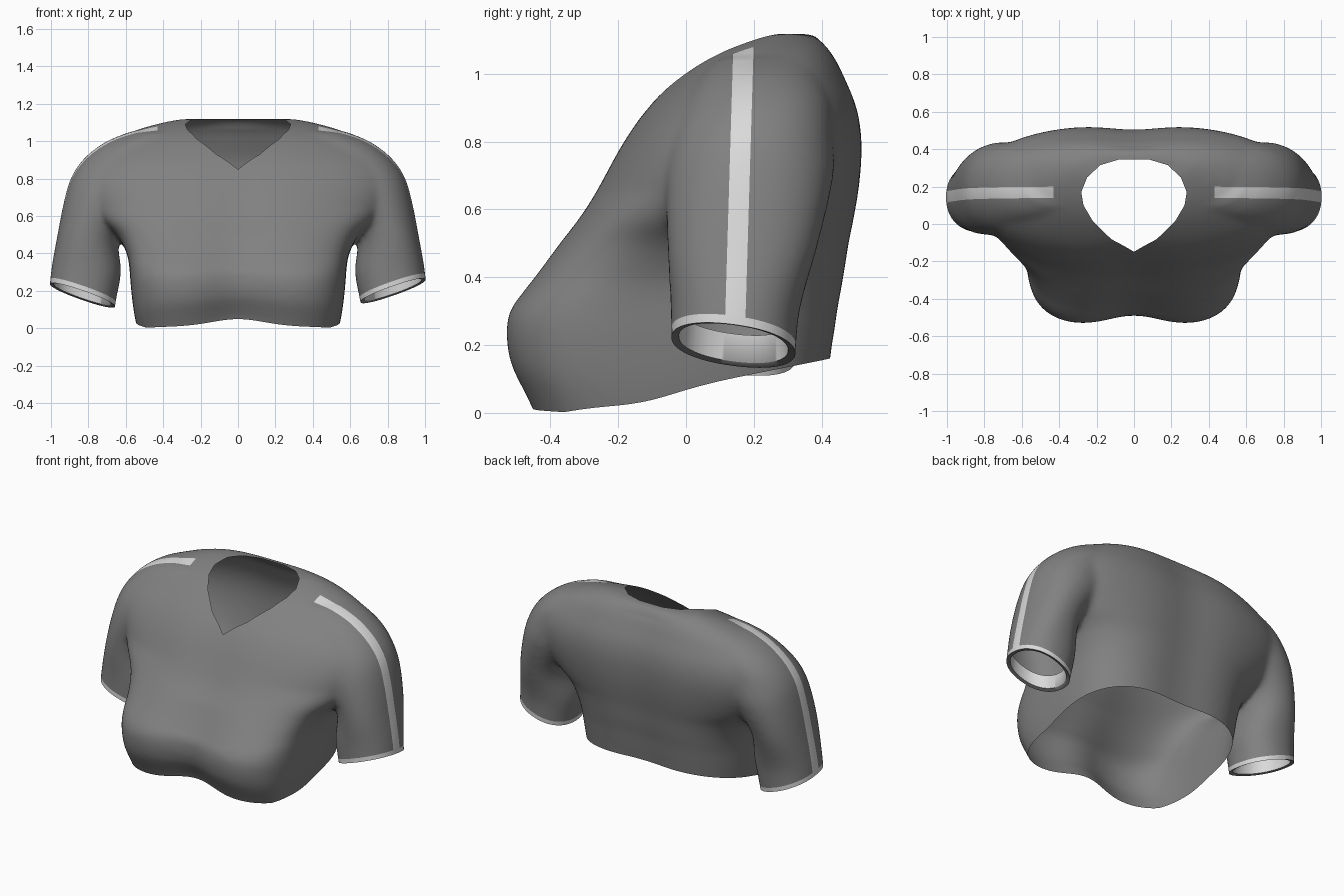
import bpy, bmesh, math
from mathutils import Vector

cube = bpy.data.objects.get("Cube")
if cube:
    bpy.data.objects.remove(cube, do_unlink=True)


def material(name, value):
    m = bpy.data.materials.new(name)
    m.use_nodes = True
    col = (value, value, value, 1)
    m.diffuse_color = col
    m.node_tree.nodes["Principled BSDF"].inputs["Base Color"].default_value = col
    return m


GREY, LIGHT = range(2)
mats = [material("grey fabric", 0.22), material("light trim", 0.7)]


def clamp(t):
    return max(0, min(1, t))


def refine(rings, steps=4):
    """Smooth curve through the rings, so the loft has no bands."""
    pts = [Vector(r) for r in rings]
    out = []
    for i in range(len(pts) - 1):
        a, b = pts[i], pts[i + 1]
        ta = (b - pts[max(i - 1, 0)]) / (b[0] - pts[max(i - 1, 0)][0])
        nxt = pts[min(i + 2, len(pts) - 1)]
        tb = (nxt - a) / (nxt[0] - a[0])
        h = b[0] - a[0]
        for k in range(steps):
            t = k / steps
            out.append(a * (2 * t**3 - 3 * t**2 + 1) + b * (3 * t**2 - 2 * t**3)
                       + ta * h * (t**3 - 2 * t**2 + t) + tb * h * (t**3 - t**2))
    return out + [pts[-1]]


def loft(bm, rings, power, sign=1, n=64):
    """Closed stack of rounded sections given as (z, x_min, x_max, y_front, y_back)."""
    loops = []
    for z, x0, x1, y0, y1 in refine(rings):
        loop = []
        for i in range(n):
            a = 2 * math.pi * i / n
            c, s = math.cos(a), math.sin(a)
            e = 2 / power(z, s)
            x = (x0 + x1) / 2 + math.copysign(abs(c) ** e, c) * (x1 - x0) / 2
            y = (y0 + y1) / 2 + math.copysign(abs(s) ** e, s) * (y1 - y0) / 2
            loop.append(bm.verts.new((sign * x, y, z)))
        loops.append(loop)
    for a, b in zip(loops, loops[1:]):
        for i in range(n):
            j = (i + 1) % n
            bm.faces.new((a[i], a[j], b[j], b[i]))
    bm.faces.new(loops[0])
    bm.faces.new(loops[-1])


def torso_power(z, s):
    """Squarer chest corners low in front, fuller back higher up."""
    low = clamp((.65 - z) / .3)
    return 2.2 + 1.6 * low if s < 0 else 2.5 + .5 * low


# Torso and sleeve volumes: half width, front, back by height
torso = [(-0.12, .50, -.42, .41), (0.02, .54, -.49, .425), (0.12, .56, -.535, .435),
         (0.25, .575, -.545, .455), (0.32, .58, -.52, .465), (0.4, .595, -.46, .48),
         (0.5, .65, -.385, .495), (0.58, .74, -.325, .51), (0.68, .825, -.265, .525),
         (0.8, .855, -.195, .53), (0.9, .81, -.12, .515), (1.0, .68, -.01, .475),
         (1.06, .54, .08, .445), (1.095, .42, .16, .41), (1.118, .31, .24, .37)]
sleeve = [(0.0, .675, 1.02, -.05, .31), (0.15, .652, 1.012, -.045, .322), (0.3, .625, 1.0, -.045, .335),
          (0.5, .635, .965, -.055, .39), (0.7, .5, .925, -.06, .435), (0.82, .4, .885, -.04, .435),
          (0.92, .3, .81, 0, .43), (1.0, .25, .70, .05, .40), (1.05, .2, .58, .1, .38)]
bm = bmesh.new()
loft(bm, [(z, -w, w, f, b) for z, w, f, b in torso], torso_power)
for side in (1, -1):
    loft(bm, sleeve, lambda z, s: 2.2, side)
bmesh.ops.recalc_face_normals(bm, faces=bm.faces)
mesh = bpy.data.meshes.new("shirt")
bm.to_mesh(mesh)
bm.free()
shirt = bpy.data.objects.new("shirt", mesh)
bpy.context.collection.objects.link(shirt)

# Fuse the volumes into one soft skin
remesh = shirt.modifiers.new("fuse", 'REMESH')
remesh.mode = 'VOXEL'
remesh.voxel_size = 0.016
soften = shirt.modifiers.new("soften", 'SMOOTH')
soften.factor = 0.5
soften.iterations = 14
deps = bpy.context.evaluated_depsgraph_get()
fused = bpy.data.meshes.new_from_object(shirt.evaluated_get(deps))
shirt.modifiers.clear()
shirt.data = fused
fused.name = "shirt"
fused.materials.clear()
for m in mats:
    fused.materials.append(m)

bm = bmesh.new()
bm.from_mesh(fused)


def cut(point, normal, keep):
    """Slice the faces chosen by keep along a plane."""
    faces = [f for f in bm.faces if keep(f.calc_center_median())]
    geom = set(faces)
    for f in faces:
        geom.update(f.edges)
        geom.update(f.verts)
    bmesh.ops.bisect_plane(bm, geom=list(geom), dist=1e-5, plane_co=point, plane_no=normal)


def drop(test):
    bmesh.ops.delete(bm, geom=[f for f in bm.faces if test(f.calc_center_median())], context='FACES')


def is_sleeve(c):
    return abs(c.x) > 0.603 and c.z < 0.33


# Hem opening
hem_point, hem_normal = Vector((0, -.45, -.015)), Vector((0, .2, -1)).normalized()
cut(hem_point, hem_normal, lambda c: not is_sleeve(c))
drop(lambda c: not is_sleeve(c) and (c - hem_point).dot(hem_normal) > 0)

# Sleeve openings and cuff lines
CUFF = .025
cuffs = []
for side, height in ((1, .2), (-1, .175)):
    p, n = Vector((side * .83, .14, height)), Vector((side * .35, -.14, -1)).normalized()
    on_side = lambda c: is_sleeve(c) and c.x * side > 0
    cut(p, n, on_side)
    drop(lambda c: on_side(c) and (c - p).dot(n) > 0)
    cut(p - n * CUFF, n, on_side)
    cuffs.append((side, p, n))

# Neckline: vertical cuts along a pointed oval
half = [(0, -.162), (.12, -.085), (.22, .015), (.27, .1), (.282, .17), (.25, .25), (.18, .315), (.08, .345)]
oval = [Vector((x, y, 0)) for x, y in half] + [Vector((-x, y, 0)) for x, y in half[:0:-1]]
edges = []
for a, b in zip(oval, oval[1:] + oval[:1]):
    d = b - a
    edges.append((a, Vector((d.y, -d.x, 0)).normalized()))
for a, n in edges:
    cut(a, n, lambda c: c.z > .75 and abs(c.x) < .34 and -.25 < c.y < .42)
drop(lambda c: c.z > .75 and all((Vector((c.x, c.y, 0)) - a).dot(n) < 0 for a, n in edges))

# Shoulder stripe edges
stripe_normal = Vector((0, 1, -.03)).normalized()
stripe_low, stripe_high = Vector((0, .107, 0)), Vector((0, .167, 0))
for p in (stripe_low, stripe_high):
    cut(p, stripe_normal, lambda c: abs(c.x) > .4)
for side in (1, -1):
    cut(Vector((side * .43, 0, 0)), Vector((1, 0, 0)), lambda c: c.z > .8 and c.y > 0)

# Colour stripe and cuffs
bm.normal_update()
for f in bm.faces:
    c = f.calc_center_median()
    f.material_index = GREY
    f.smooth = True
    side = 1 if c.x > 0 else -1
    within = (c - stripe_low).dot(stripe_normal) > 0 > (c - stripe_high).dot(stripe_normal)
    outward = f.normal.x * side > .1 or f.normal.z > .3
    if within and outward and abs(c.x) > .43 and (c.z > .6 or abs(c.x) > .8):
        f.material_index = LIGHT
    for s, p, n in cuffs:
        if s == side and is_sleeve(c) and (c - p).dot(n) > -CUFF:
            f.material_index = LIGHT

# Folded sleeve rims and pale lining
for side, p, n in cuffs:
    loop = [e for e in bm.edges if e.is_boundary
            and all(abs((v.co - p).dot(n)) < .002 and is_sleeve(v.co) and v.co.x * side > 0 for v in e.verts)]
    for scale, lift, index in ((.88, .006, GREY), (.97, .08, LIGHT)):
        old = set(bm.faces)
        out = bmesh.ops.extrude_edge_only(bm, edges=loop)["geom"]
        verts = [g for g in out if isinstance(g, bmesh.types.BMVert)]
        mid = sum((v.co for v in verts), Vector()) / max(1, len(verts))
        for v in verts:
            v.co = mid + (v.co - mid) * scale + Vector((0, 0, lift))
        for f in set(bm.faces) - old:
            f.material_index = index
            f.smooth = True
        loop = [g for g in out if isinstance(g, bmesh.types.BMEdge) and g.is_boundary]

# Dip between the chest swells, curved hem and hollow of the back
for v in bm.verts:
    x, y, z = v.co
    centre = math.exp(-(x / .2) ** 2)
    low = clamp(1 - z / .35)
    if abs(x) < .6 and y < .2:
        w = centre * clamp(-y / .3)
        v.co.y += .03 * w * clamp((.5 - z) / .25) + .025 * w * clamp((1 - z) / .1)
        v.co.z += .04 * w * low + .25 * low * max(0, -.36 - y)
        v.co.z -= .02 * low * math.exp(-((y + .12) / .14) ** 2)
    elif y > .38:
        v.co.y -= .025 * centre * clamp((y - .38) / .06)

bm.to_mesh(fused)
bm.free()
bpy.ops.object.select_all(action='DESELECT')
shirt.select_set(True)
bpy.context.view_layer.objects.active = shirt
bpy.ops.object.shade_smooth_by_angle(angle=math.radians(55))
